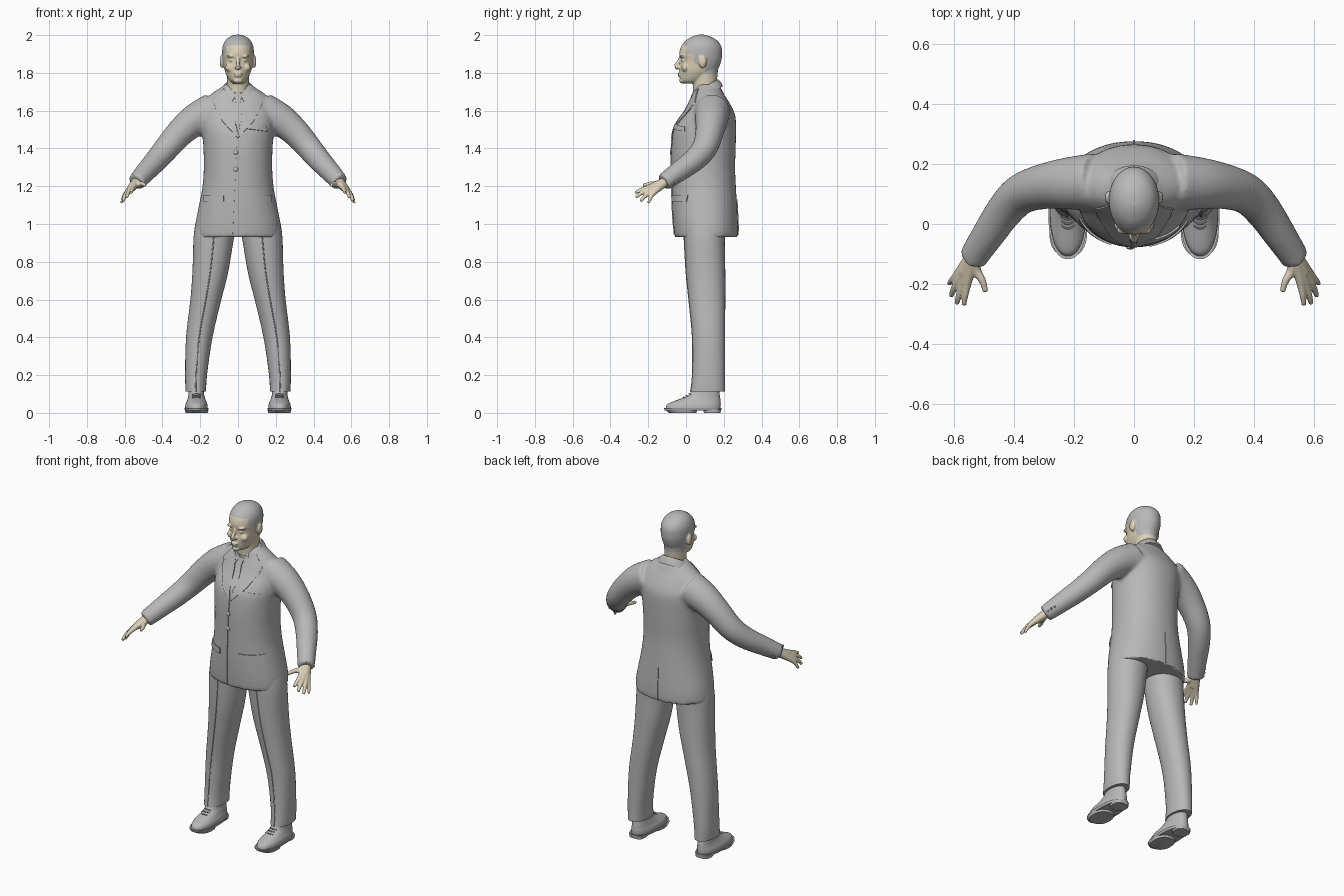
import bpy, bmesh, math
from mathutils import Vector
from mathutils.bvhtree import BVHTree

cube = bpy.data.objects.get("Cube")
if cube:
    bpy.data.objects.remove(cube, do_unlink=True)


def material(name, rgb):
    m = bpy.data.materials.new(name)
    m.use_nodes = True
    m.diffuse_color = (*rgb, 1)
    m.node_tree.nodes["Principled BSDF"].inputs["Base Color"].default_value = (*rgb, 1)
    return m


GREY = material("cloth_grey", (0.48, 0.48, 0.48))
SKIN = material("skin_beige", (0.72, 0.64, 0.48))


def finish(name, bm, mat):
    bmesh.ops.recalc_face_normals(bm, faces=bm.faces)
    me = bpy.data.meshes.new(name)
    bm.to_mesh(me)
    bm.free()
    me.materials.append(mat)
    ob = bpy.data.objects.new(name, me)
    bpy.context.scene.collection.objects.link(ob)
    return ob


def refine(rows, k):
    """Catmull-Rom rows between the given rows."""
    out = []
    last = len(rows) - 1
    for i in range(last):
        a, b, c, d = (rows[min(max(j, 0), last)] for j in (i - 1, i, i + 1, i + 2))
        for s in range(k):
            t = s / k
            out.append([q + 0.5 * t * (r - p + t * (2 * p - 5 * q + 4 * r - w + t * (3 * (q - r) + w - p)))
                        for p, q, r, w in zip(a, b, c, d)])
    return out + [list(rows[-1])]


def skin_rings(name, rings, mat):
    bm = bmesh.new()
    loops = [[bm.verts.new(p) for p in ring] for ring in rings]
    n = len(loops[0])
    for a, b in zip(loops, loops[1:]):
        for i in range(n):
            bm.faces.new((a[i], a[(i + 1) % n], b[(i + 1) % n], b[i]))
    bm.faces.new(loops[0])
    bm.faces.new(loops[-1])
    return finish(name, bm, mat)


def loft(name, rows, mat, side=1, power=2.0, k=4, tilt=0.0, n=40):
    """Stack of rounded level outlines: z, centre x, half width, front y, back y."""
    rings = []
    for z, cx, hx, y0, y1 in refine(rows, k):
        ring = []
        for i in range(n):
            a = math.tau * i / n
            c, s = math.cos(a), math.sin(a)
            x = math.copysign(abs(c) ** (2 / power), c) * hx + cx
            y = math.copysign(abs(s) ** (2 / power), s) * (y1 - y0) / 2 + (y0 + y1) / 2
            ring.append((x * side, y, z + (y - 0.1) * tilt))
        rings.append(ring)
    return skin_rings(name, rings, mat)


def tube(name, rows, mat, side=1, k=4, n=16):
    """Round limb along points with radii."""
    pts = refine([(x * side, y, z, r) for x, y, z, r in rows], k)
    rings = []
    for i, p in enumerate(pts):
        a, b = pts[max(i - 1, 0)], pts[min(i + 1, len(pts) - 1)]
        q = (Vector(b[:3]) - Vector(a[:3])).to_track_quat('Z', 'Y')
        rings.append([Vector(p[:3]) + q @ Vector((math.cos(math.tau * j / n) * p[3], math.sin(math.tau * j / n) * p[3], 0))
                      for j in range(n)])
    return skin_rings(name, rings, mat)


def blob(name, loc, size, mat):
    bm = bmesh.new()
    bmesh.ops.create_uvsphere(bm, u_segments=20, v_segments=12, radius=1)
    for v in bm.verts:
        v.co = [c * s + l for c, s, l in zip(v.co, size, loc)]
    return finish(name, bm, mat)


def bake(ob):
    deps = bpy.context.evaluated_depsgraph_get()
    me = bpy.data.meshes.new_from_object(ob.evaluated_get(deps))
    ob.modifiers.clear()
    ob.data = me


def fuse(name, parts, voxel, rounds, mat):
    """Merge overlapping parts into one continuous surface."""
    bm = bmesh.new()
    for p in parts:
        bm.from_mesh(p.data)
        bpy.data.objects.remove(p, do_unlink=True)
    ob = finish(name, bm, mat)
    m = ob.modifiers.new("merge", 'REMESH')
    m.mode, m.voxel_size = 'VOXEL', voxel
    m = ob.modifiers.new("soften", 'SMOOTH')
    m.factor, m.iterations = 0.5, rounds
    bake(ob)
    ob.data.materials.clear()
    ob.data.materials.append(mat)
    return ob


# Jacket: body and sleeves
body = loft("body", [
    (0.93, 0, 0.232, -0.06, 0.275), (1.0, 0, 0.226, -0.067, 0.275), (1.1, 0, 0.206, -0.073, 0.27),
    (1.2, 0, 0.188, -0.075, 0.264), (1.3, 0, 0.181, -0.077, 0.26), (1.4, 0, 0.183, -0.077, 0.263),
    (1.5, 0, 0.19, -0.066, 0.265), (1.56, 0, 0.192, -0.033, 0.263), (1.6, 0, 0.19, -0.003, 0.252),
    (1.65, 0, 0.175, 0.022, 0.225), (1.69, 0, 0.14, 0.04, 0.2), (1.72, 0, 0.095, 0.05, 0.185),
    (1.74, 0, 0.07, 0.06, 0.17)], GREY, power=2.15, n=64)
sleeve_path = [(0.13, 0.14, 1.6, 0.096), (0.22, 0.135, 1.555, 0.087), (0.3, 0.125, 1.49, 0.076),
               (0.375, 0.1, 1.405, 0.068), (0.43, 0.045, 1.34, 0.062), (0.485, -0.035, 1.28, 0.055),
               (0.54, -0.118, 1.22, 0.047)]
sleeves = [tube("sleeve", sleeve_path, GREY, s, n=28) for s in (1, -1)]
jacket = fuse("jacket", [body] + sleeves, 0.01, 8, GREY)
collar = loft("collar", [(1.675, 0, 0.105, 0.02, 0.195), (1.70, 0, 0.092, 0.03, 0.187),
                         (1.728, 0, 0.074, 0.037, 0.17), (1.728, 0, 0.066, 0.045, 0.162),
                         (1.70, 0, 0.066, 0.045, 0.162)], GREY, k=1, tilt=0.55)

bm = bmesh.new()
bm.from_mesh(jacket.data)
bm.from_mesh(collar.data)
cloth = BVHTree.FromBMesh(bm)
bm.free()


def plate(name, outline, side=1, face=-1, thick=0.008):
    """Thin piece of cloth laid on the jacket from an x, z outline."""
    bm = bmesh.new()
    bm.faces.new([bm.verts.new((x * side, face, z)) for x, z in outline])
    bmesh.ops.triangulate(bm, faces=bm.faces)
    bmesh.ops.subdivide_edges(bm, edges=bm.edges, cuts=6, use_grid_fill=True)
    for v in bm.verts:
        hit = cloth.ray_cast(v.co, Vector((0, -face, 0)))[0] or cloth.find_nearest(v.co)[0]
        v.co.y = hit.y + face * 0.002
    ob = finish(name, bm, GREY)
    m = ob.modifiers.new("thickness", 'SOLIDIFY')
    m.thickness, m.offset = thick, 0
    bake(ob)
    return ob


def box(x0, x1, z0, z1):
    return [(x0, z0), (x1, z0), (x1, z1), (x0, z1)]


# Jacket front and back details
for s, label in ((1, "left"), (-1, "right")):
    plate(label + "_lapel", [(0.04, 1.69), (0.075, 1.715), (0.13, 1.65), (0.105, 1.64), (0.12, 1.615),
                             (0.08, 1.54), (0.0, 1.455)], s)
    plate(label + "_shirt_collar", [(0.008, 1.685), (0.04, 1.705), (0.04, 1.635)], s, thick=0.006)
plate("tie_knot", [(-0.02, 1.685), (0.02, 1.685), (0.012, 1.645), (-0.012, 1.645)], thick=0.009)
plate("tie", [(-0.011, 1.645), (0.011, 1.645), (0.022, 1.56), (0.003, 1.47), (-0.02, 1.56)])
plate("front_edge", [(-0.012, 1.46), (-0.004, 1.46), (-0.028, 0.945), (-0.036, 0.945)], thick=0.006)
plate("breast_pocket", [(0.035, 1.53), (0.15, 1.515), (0.155, 1.49), (0.035, 1.505)], thick=0.009)
plate("left_pocket_flap", box(0.05, 0.175, 1.118, 1.152), thick=0.009)
plate("right_pocket_flap", box(-0.18, -0.075, 1.118, 1.152), thick=0.009)
plate("back_vent", box(-0.004, 0.004, 0.94, 1.13), face=1, thick=0.005)
for i, z in enumerate((1.38, 1.29)):
    y = cloth.ray_cast(Vector((-0.012, -1, z)), Vector((0, 1, 0)))[0].y
    blob(f"button_{i + 1}", (-0.012, y - 0.002, z), (0.013, 0.006, 0.013), GREY)

# Trousers, shoes, cuff buttons and hands
fingers = {
    "index": [(0.555, -0.2, 1.193, 0.014), (0.562, -0.24, 1.18, 0.0105), (0.566, -0.27, 1.165, 0.008)],
    "middle": [(0.572, -0.203, 1.18, 0.014), (0.584, -0.242, 1.16, 0.0105), (0.59, -0.266, 1.14, 0.008)],
    "ring": [(0.587, -0.192, 1.168, 0.014), (0.602, -0.222, 1.142, 0.0105), (0.609, -0.24, 1.12, 0.008)],
    "little": [(0.594, -0.175, 1.16, 0.013), (0.609, -0.19, 1.132, 0.0095), (0.616, -0.2, 1.11, 0.007)],
    "thumb": [(0.525, -0.155, 1.212, 0.017), (0.504, -0.19, 1.212, 0.012), (0.494, -0.226, 1.205, 0.009)],
}
leg_rows = [(1.02, 0.112, 0.11, -0.01, 0.22), (0.93, 0.128, 0.107, -0.01, 0.206), (0.75, 0.146, 0.095, 0.0, 0.208),
            (0.6, 0.17, 0.082, 0.015, 0.208), (0.4, 0.205, 0.07, 0.034, 0.207), (0.2, 0.222, 0.058, 0.034, 0.206),
            (0.112, 0.223, 0.054, 0.024, 0.206)]
shoe_rows = [(0.022, 0.22, 0.06, -0.108, 0.182), (0.045, 0.22, 0.058, -0.1, 0.184), (0.062, 0.22, 0.051, -0.065, 0.183),
             (0.08, 0.22, 0.045, -0.015, 0.181), (0.1, 0.221, 0.041, 0.02, 0.178), (0.15, 0.222, 0.039, 0.045, 0.172)]
for s, label in ((1, "left"), (-1, "right")):
    loft(label + "_trouser_leg", leg_rows, GREY, s, power=2.15)
    tube(label + "_trouser_crease", [(cx, y0, z, 0.003) for z, cx, hx, y0, y1 in leg_rows[1:]], GREY, s, n=6)
    loft(label + "_shoe", shoe_rows, GREY, s, power=2.2)
    loft(label + "_sole", [(0.012, 0.22, 0.06, -0.112, 0.186), (0.026, 0.22, 0.065, -0.117, 0.188)], GREY, s, 2.3, 1)
    loft(label + "_front_sole", [(0, 0.219, 0.058, -0.09, 0.055), (0.016, 0.219, 0.063, -0.11, 0.06)], GREY, s, 2.3, 1)
    loft(label + "_heel", [(0, 0.222, 0.045, 0.095, 0.183), (0.02, 0.222, 0.048, 0.09, 0.186)], GREY, s, 2.8, 1)
    for i in range(3):
        y, z = -0.012 + i * 0.015, 0.084 + i * 0.009
        tube(f"{label}_lace_{i + 1}", [(0.198, y + 0.006, z - 0.004, 0.003), (0.22, y - 0.003, z, 0.003),
                                       (0.242, y + 0.006, z - 0.004, 0.003)], GREY, s, n=6)
    for i in range(3):
        p = Vector((0.57 - i * 0.011, -0.06 + i * 0.016, 1.205 + i * 0.011))
        hit = cloth.find_nearest(Vector((p.x * s, p.y, p.z)))[0]
        blob(f"{label}_cuff_button_{i + 1}", hit, (0.006, 0.006, 0.006), GREY)
    wrist = (0.538, -0.112, 1.222, 0.026)
    parts = [tube(f, [wrist] + path, SKIN, s) for f, path in fingers.items()]
    parts.append(tube("wrist", [(0.52, -0.09, 1.243, 0.028), wrist, (0.565, -0.165, 1.19, 0.022)], SKIN, s))
    fuse(label + "_hand", parts, 0.0045, 3, SKIN)

# Head with neck, ears and facial features
parts = [loft("skull", [
    (1.745, 0, 0.028, -0.012, 0.06), (1.76, 0, 0.045, -0.03, 0.1), (1.79, 0, 0.062, -0.034, 0.145),
    (1.82, 0, 0.072, -0.035, 0.17), (1.865, 0, 0.08, -0.029, 0.187), (1.9, 0, 0.084, -0.036, 0.191),
    (1.94, 0, 0.081, -0.026, 0.187), (1.972, 0, 0.066, 0.0, 0.165), (1.992, 0, 0.042, 0.032, 0.13),
    (2.002, 0, 0.014, 0.06, 0.1)], SKIN),
    loft("neck", [(1.66, 0, 0.06, 0.04, 0.165), (1.74, 0, 0.058, 0.036, 0.163), (1.82, 0, 0.062, 0.03, 0.17)], SKIN),
    tube("nose", [(0, -0.028, 1.885, 0.008), (0, -0.04, 1.86, 0.009), (0, -0.053, 1.835, 0.012),
                  (0, -0.042, 1.825, 0.011)], SKIN),
    blob("nostrils", (0, -0.04, 1.83), (0.019, 0.014, 0.009), SKIN),
    blob("upper_lip", (0, -0.034, 1.795), (0.024, 0.011, 0.005), SKIN),
    blob("lower_lip", (0, -0.033, 1.784), (0.02, 0.011, 0.005), SKIN),
    blob("chin", (0, -0.018, 1.758), (0.024, 0.018, 0.014), SKIN)]
for s in (1, -1):
    parts += [blob("brow", (0.033 * s, -0.019, 1.889), (0.027, 0.015, 0.008), SKIN),
              blob("eye", (0.032 * s, -0.017, 1.866), (0.014, 0.009, 0.007), SKIN),
              blob("cheek", (0.043 * s, -0.004, 1.828), (0.024, 0.02, 0.022), SKIN),
              blob("ear", (0.086 * s, 0.088, 1.86), (0.011, 0.021, 0.034), SKIN)]
head = fuse("head", parts, 0.005, 2, SKIN)
head.data.materials.append(GREY)
for f in head.data.polygons:
    x, y, z = abs(f.center.x), f.center.y, f.center.z
    ear = x > 0.083 and 0.065 < y < 0.112 and z < 1.893
    crown = z > 1.945 or (z > 1.9 and x > 0.062)
    sides = z > 1.85 and y > 0.045 or z > 1.795 and y > 0.1
    f.material_index = 1 if (crown or sides) and not ear else 0

# Smooth shading with crisp edges
bpy.ops.object.select_all(action='DESELECT')
for ob in bpy.context.scene.objects:
    if ob.type == 'MESH':
        ob.select_set(True)
        bpy.context.view_layer.objects.active = ob
bpy.ops.object.shade_smooth_by_angle(angle=math.radians(40))
